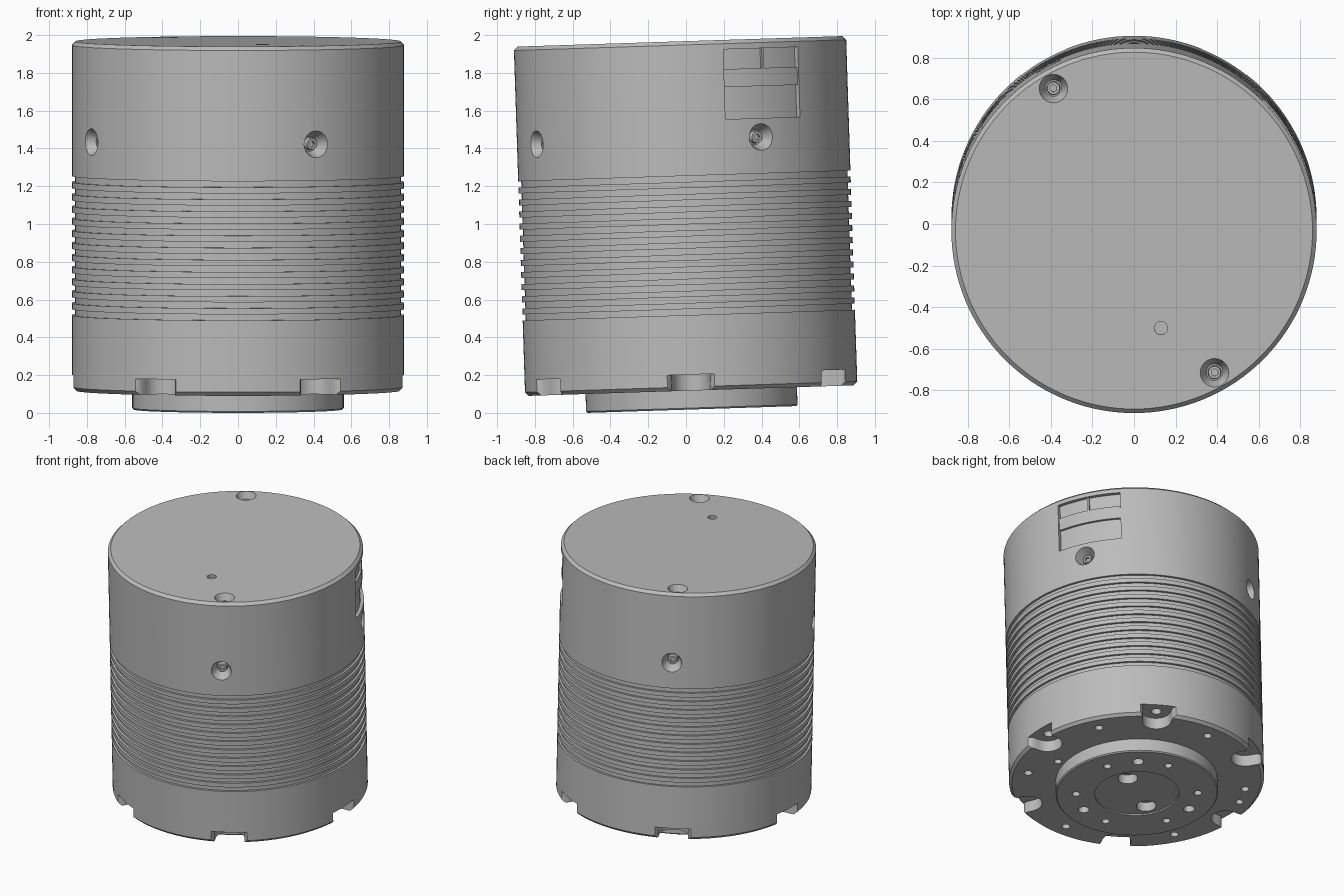
import bpy, bmesh, math
from math import cos, sin, pi, radians
from mathutils import Matrix, Vector

if "Cube" in bpy.data.objects:
    bpy.data.objects.remove(bpy.data.objects["Cube"])

grey = bpy.data.materials.new("machined grey")
grey.use_nodes = True
GREY = (0.5, 0.5, 0.5, 1)
grey.diffuse_color = GREY
grey.node_tree.nodes["Principled BSDF"].inputs["Base Color"].default_value = GREY

TILT = Matrix.Translation((0, 0.031, 0.018)) @ Matrix.Rotation(0.0323, 4, 'X')
R = 0.88


def make(name, bm):
    """Turn a bmesh into a tilted grey object."""
    bmesh.ops.recalc_face_normals(bm, faces=bm.faces)
    mesh = bpy.data.meshes.new(name)
    bm.to_mesh(mesh)
    bm.free()
    mesh.materials.append(grey)
    ob = bpy.data.objects.new(name, mesh)
    bpy.context.collection.objects.link(ob)
    ob.matrix_world = TILT
    return ob


def lathe(profile, n):
    """Closed solid of revolution from (radius, height) points."""
    bm = bmesh.new()
    rings = [[bm.verts.new((r * cos(2 * pi * i / n), r * sin(2 * pi * i / n), z))
              for i in range(n)] for r, z in profile]
    for a, b in zip(rings, rings[1:]):
        for i in range(n):
            j = (i + 1) % n
            bm.faces.new((a[i], a[j], b[j], b[i]))
    bm.faces.new(rings[0])
    bm.faces.new(rings[-1])
    return bm


def prism(bm, points, z0, z1, matrix=Matrix()):
    low = [bm.verts.new(matrix @ Vector((x, y, z0))) for x, y in points]
    high = [bm.verts.new(matrix @ Vector((x, y, z1))) for x, y in points]
    n = len(points)
    for i in range(n):
        j = (i + 1) % n
        bm.faces.new((low[i], low[j], high[j], high[i]))
    bm.faces.new(low)
    bm.faces.new(high)


def arc_block(bm, a0, a1, z0, z1, r0, r1, steps=16):
    """Curved block following the housing wall."""
    angles = [radians(a0 + (a1 - a0) * i / steps) for i in range(steps + 1)]
    prism(bm, [(r0 * cos(a), r0 * sin(a)) for a in angles] +
          [(r1 * cos(a), r1 * sin(a)) for a in reversed(angles)], z0, z1)


def cone(bm, matrix, r_in, r_out, z0, z1, n=24):
    """Frustum from z0 to z1 along the matrix's z axis."""
    bmesh.ops.create_cone(bm, cap_ends=True, segments=n, radius1=r_in, radius2=r_out, depth=z1 - z0,
                          matrix=matrix @ Matrix.Translation((0, 0, (z0 + z1) / 2)))


def polar(r, angle, z):
    a = radians(angle)
    return Matrix.Translation((r * cos(a), r * sin(a), z))


def cut(ob, bm):
    """Subtract a bmesh and bake the result."""
    tool = make("cutter", bm)
    tool.hide_render = True
    mod = ob.modifiers.new("cut", 'BOOLEAN')
    mod.operation, mod.solver, mod.object = 'DIFFERENCE', 'EXACT', tool
    bpy.context.view_layer.update()
    graph = bpy.context.evaluated_depsgraph_get()
    baked = bpy.data.meshes.new_from_object(ob.evaluated_get(graph))
    ob.modifiers.clear()
    ob.data = baked
    bpy.data.objects.remove(tool)


# Housing with a chamfered rim and cooling grooves
BOTTOM, TOP = 0.1, 1.95
profile = [(R - 0.02, BOTTOM), (R, BOTTOM + 0.02)]
GROOVES, LOW, HIGH = 12, 0.5, 1.237
pitch = (HIGH - LOW) / (GROOVES - 0.5)
for k in range(GROOVES):
    z = LOW + k * pitch
    profile += [(R, z), (R - 0.016, z), (R - 0.016, z + pitch / 2), (R, z + pitch / 2)]
profile += [(R, TOP - 0.02), (R - 0.02, TOP)]
housing = make("housing", lathe(profile, 128))

# Countersunk screw seats: four around the wall, two on the top
seats = [Matrix.Rotation(radians(28 + 90 * k), 4, 'Z') @ Matrix.Translation((R - 0.005, 0, 1.43))
         @ Matrix.Rotation(pi / 2, 4, 'Y') for k in range(4)]
seats += [Matrix.Translation((s * 0.388, -s * 0.685, TOP)) for s in (-1, 1)]
holes = bmesh.new()
for seat in seats:
    cone(holes, seat, 0.04, 0.073, -0.07, 0.01)
cone(holes, Matrix.Translation((0.13, -0.47, TOP)), 0.032, 0.032, -0.02, 0.02)

# Bolt notches around the base
notch = [(0.80 - 0.1 * cos(a), 0.1 * sin(a)) for a in [radians(-90 + 15 * i) for i in range(13)]]
flare = [(0.84, 0.102), (0.86, 0.112), (0.875, 0.13), (0.885, 0.15), (0.95, 0.15)]
notch += flare + [(x, -y) for x, y in reversed(flare)]
for k in range(6):
    prism(holes, notch, 0.03, 0.185, Matrix.Rotation(k * pi / 3, 4, 'Z'))
    # Mounting holes between the notches
    cone(holes, polar(0.76, 30 + 60 * k, 0), 0.028, 0.028, 0.05, 0.2, 20)
for r, a in ((0.61, -13), (0.77, 163)):
    cone(holes, polar(r, a, 0), 0.026, 0.026, 0.05, 0.2, 20)

# Connector recess in the wall
arc_block(holes, 15, 45, 1.53, 1.9, R - 0.025, R + 0.08)
cut(housing, holes)

# Bolt holes in the notch roofs
bolts = bmesh.new()
for k in range(6):
    cone(bolts, polar(0.79, 60 * k, 0), 0.035, 0.035, 0.15, 0.26, 20)
cut(housing, bolts)

# Connector cover band and divider
bm = bmesh.new()
arc_block(bm, 15.1, 44.9, 1.7, 1.795, R - 0.03, R - 0.008)
band = make("connector_band", bm)
bm = bmesh.new()
arc_block(bm, 29.6, 30.4, 1.79, 1.9, R - 0.03, R - 0.008, 2)
divider = make("connector_divider", bm)

# Socket screws in the seats
bm = bmesh.new()
for seat in seats:
    cone(bm, seat, 0.034, 0.03, -0.08, -0.04, 20)
screws = make("socket_screws", bm)
bm = bmesh.new()
for seat in seats:
    cone(bm, seat, 0.018, 0.018, -0.06, -0.02, 6)
cut(screws, bm)

# Output flange with bolt circle and centre recess
flange = make("output_flange", lathe([(0.552, 0), (0.56, 0.008), (0.56, 0.12)], 96))
bm = bmesh.new()
for k in range(3):
    for offset, r in ((-30, 0.027), (0, 0.038), (30, 0.027)):
        cone(bm, polar(0.42, 51 + 120 * k + offset, 0), r, r, -0.03, 0.07, 20)
cone(bm, Matrix(), 0.29, 0.29, -0.03, 0.01, 64)
cut(flange, bm)
bm = bmesh.new()
for a in (31, 211):
    cone(bm, polar(0.195, a, 0), 0.068, 0.068, -0.03, 0.08)
cut(flange, bm)

# Smooth round walls, keep edges sharp
for ob in (housing, band, divider, screws, flange):
    bpy.ops.object.select_all(action='DESELECT')
    ob.select_set(True)
    bpy.context.view_layer.objects.active = ob
    bpy.ops.object.shade_smooth_by_angle(angle=radians(25))
